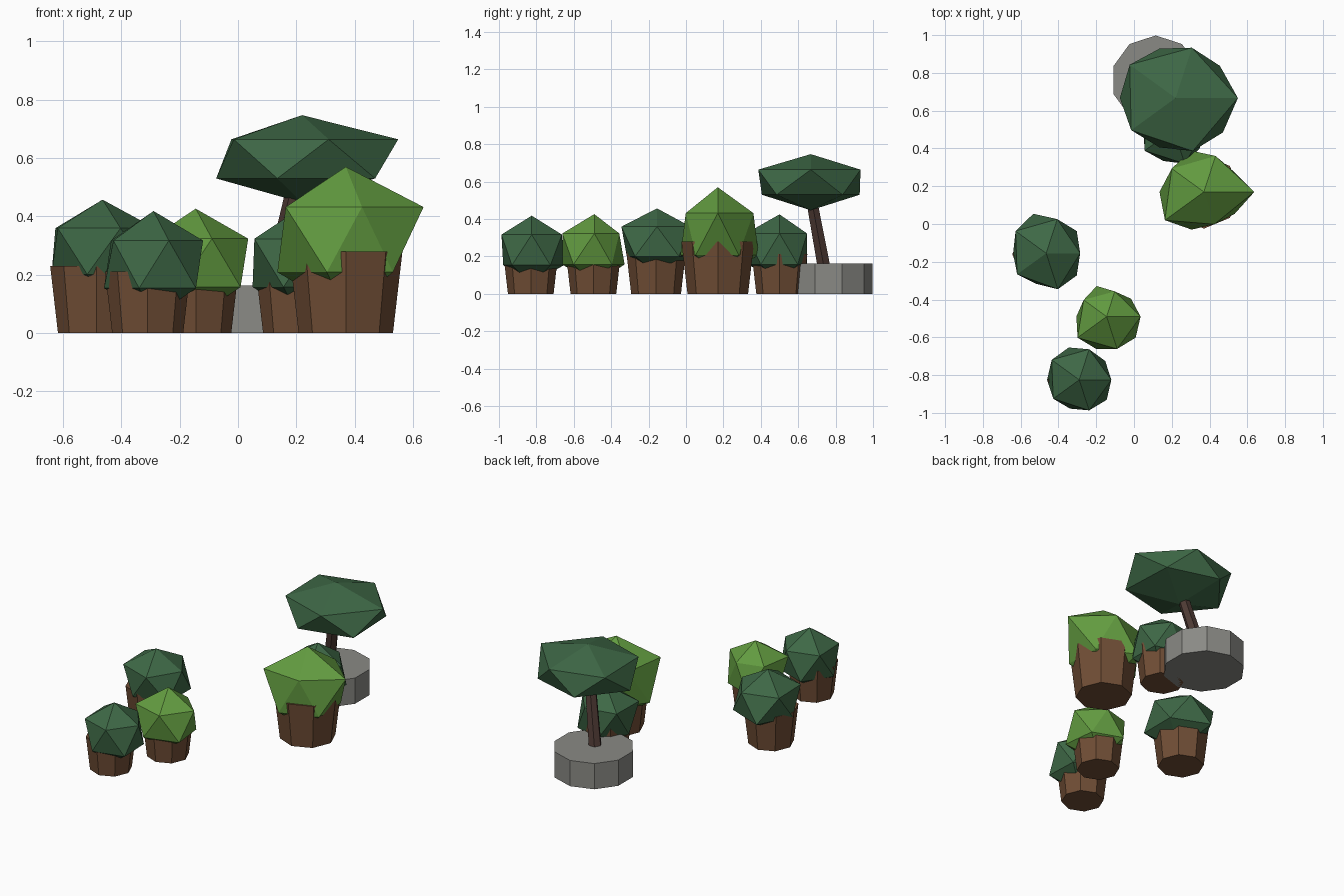
import bpy
import bmesh
import math
from mathutils import Vector

cube = bpy.data.objects.get("Cube")
if cube:
    bpy.data.objects.remove(cube, do_unlink=True)


def make_material(name, rgb):
    mat = bpy.data.materials.new(name)
    mat.use_nodes = True
    colour = (*rgb, 1.0)
    mat.diffuse_color = colour
    mat.node_tree.nodes["Principled BSDF"].inputs["Base Color"].default_value = colour
    return mat


dark_green = make_material("dark green leaves", (0.048, 0.138, 0.061))
light_green = make_material("light green leaves", (0.122, 0.328, 0.051))
pot_brown = make_material("pot brown", (0.162, 0.076, 0.036))
bark_brown = make_material("bark brown", (0.076, 0.042, 0.034))
stone_grey = make_material("stone grey", (0.254, 0.254, 0.235))


def finish(bm, name, mat):
    mesh = bpy.data.meshes.new(name)
    bm.to_mesh(mesh)
    bm.free()
    mesh.materials.append(mat)
    obj = bpy.data.objects.new(name, mesh)
    bpy.context.collection.objects.link(obj)
    return obj


def frustum(name, mat, sides, low, high, r_low, r_high, turn=0.0):
    """Tapered prism whose end rings stay level, even when it leans."""
    bm = bmesh.new()
    rings = []
    for centre, radius in ((low, r_low), (high, r_high)):
        ring = []
        for i in range(sides):
            a = turn + math.tau * i / sides
            offset = Vector((math.cos(a), math.sin(a), 0)) * radius
            ring.append(bm.verts.new(Vector(centre) + offset))
        rings.append(ring)
    bottom, top = rings
    for i in range(sides):
        j = (i + 1) % sides
        bm.faces.new((bottom[i], bottom[j], top[j], top[i]))
    bm.faces.new(bottom[::-1])
    bm.faces.new(top)
    return finish(bm, name, mat)


def foliage(name, mat, centre, half_height, radii):
    """Low-poly ball; radii give the ten rim corners every 36 degrees from +x."""
    bm = bmesh.new()
    bmesh.ops.create_icosphere(bm, subdivisions=1, radius=1.0)
    for v in bm.verts:
        flat = v.co.xy
        if flat.length > 0.1:
            step = round(math.atan2(flat.y, flat.x) / (math.pi / 5)) % 10
            v.co.xy = flat.normalized() * radii[step]
        v.co.z *= half_height
        v.co += Vector(centre)
    return finish(bm, name, mat)


def potted_bush(name, mat, pot_xy, pot_radius, centre, half_height, radii):
    x, y = pot_xy
    frustum(name + "_pot", pot_brown, 8, (x, y, 0), (x, y, pot_radius * 1.72),
            pot_radius, pot_radius * 1.2)
    foliage(name + "_leaves", mat, centre, half_height, radii)


# Potted bushes, from front to back
potted_bush("front_bush", dark_green, (-0.31, -0.83), 0.122,
            (-0.29, -0.825, 0.235), 0.183,
            (.17, .17, .17, .18, .18, .17, .17, .16, .17, .18))
potted_bush("light_bush", light_green, (-0.145, -0.495), 0.122,
            (-0.145, -0.49, 0.24), 0.186,
            (.18, .16, .14, .17, .15, .16, .19, .18, .18, .19))
potted_bush("right_bush", dark_green, (-0.485, -0.16), 0.133,
            (-0.465, -0.155, 0.28), 0.177,
            (.18, .2, .19, .22, .2, .175, .19, .17, .2, .2))
potted_bush("large_bush", light_green, (0.37, 0.17), 0.162,
            (0.37, 0.17, 0.32), 0.25,
            (.267, .19, .2, .23, .21, .235, .255, .21, .18, .2))
potted_bush("back_bush", dark_green, (0.21, 0.5), 0.124,
            (0.21, 0.5, 0.24), 0.185,
            (.165, .165, .155, .155, .185, .16, .19, .175, .19, .17))

# Leaning tree in a round stone planter
frustum("stone_planter", stone_grey, 10, (0.115, 0.762, 0), (0.115, 0.762, 0.163),
        0.236, 0.236, turn=math.pi / 2)
frustum("tree_trunk", bark_brown, 6, (0.115, 0.742, 0.12), (0.2, 0.672, 0.5),
        0.04, 0.034)
foliage("tree_crown", dark_green, (0.22, 0.667, 0.597), 0.15,
        (.33, .29, .28, .275, .3, .295, .29, .275, .295, .31))
